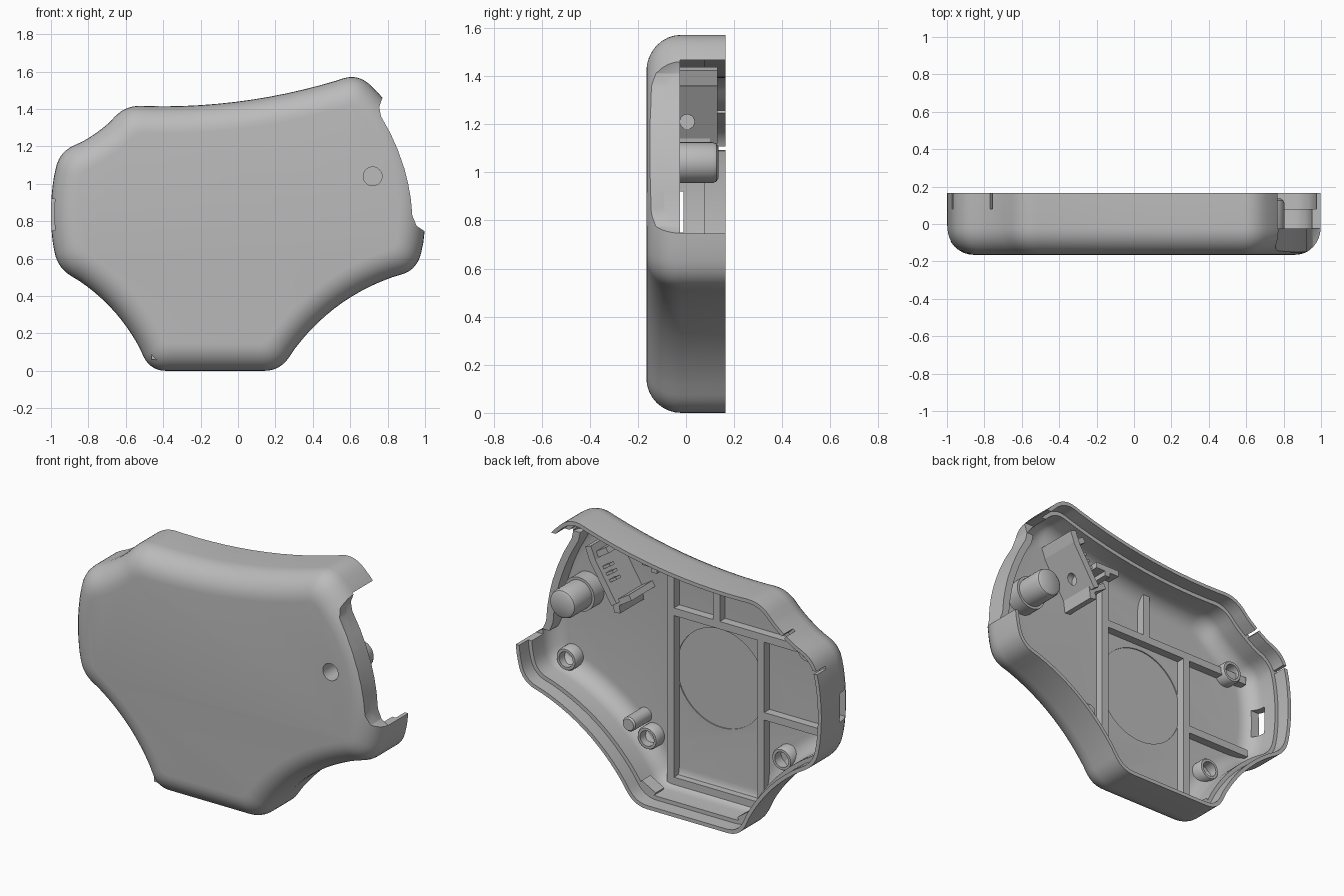
import bpy, bmesh, math
from mathutils import Vector

if "Cube" in bpy.data.objects:
    bpy.data.objects.remove(bpy.data.objects["Cube"])

grey = bpy.data.materials.new("plain grey")
grey.use_nodes = True
grey.diffuse_color = (0.5, 0.5, 0.5, 1)
grey.node_tree.nodes["Principled BSDF"].inputs["Base Color"].default_value = (0.5, 0.5, 0.5, 1)
FLOOR = -0.122  # parts start just inside the floor


def loft(name, rings):
    """Closed solid through rings of equal point count, capped at both ends."""
    bm = bmesh.new()
    loops = [[bm.verts.new(p) for p in ring] for ring in rings]
    n = len(loops[0])
    for a, b in zip(loops, loops[1:]):
        for i in range(n):
            j = (i + 1) % n
            bm.faces.new((a[i], a[j], b[j], b[i]))
    bm.faces.new(loops[0])
    bm.faces.new(loops[-1])
    bmesh.ops.recalc_face_normals(bm, faces=bm.faces)
    mesh = bpy.data.meshes.new(name)
    bm.to_mesh(mesh)
    bm.free()
    mesh.materials.append(grey)
    ob = bpy.data.objects.new(name, mesh)
    bpy.context.collection.objects.link(ob)
    return ob


def prism(name, pts, y0, y1):
    return loft(name, [[(x, y, z) for x, z in pts] for y in (y0, y1)])


def box(name, x0, x1, y0, y1, z0, z1):
    return prism(name, [(x0, z0), (x1, z0), (x1, z1), (x0, z1)], y0, y1)


def bar(name, a, b, width, y0, y1):
    """Straight bar between two (x, z) points."""
    a, b = Vector(a), Vector(b)
    d = (b - a).normalized() * width / 2
    n = Vector((-d.y, d.x))
    return prism(name, [a - n, b - n, b + n, a + n], y0, y1)


def lathe(name, x, z, profile, sides=32):
    angles = [2 * math.pi * i / sides for i in range(sides)]
    return loft(name, [[(x + r * math.cos(a), y, z + r * math.sin(a)) for a in angles]
                       for r, y in profile])


def activate(ob):
    bpy.ops.object.select_all(action='DESELECT')
    ob.select_set(True)
    bpy.context.view_layer.objects.active = ob


def cut(ob, cutter):
    cutter.hide_render = True
    mod = ob.modifiers.new("cut", 'BOOLEAN')
    mod.operation = 'DIFFERENCE'
    mod.solver = 'EXACT'
    mod.object = cutter
    activate(ob)
    bpy.ops.object.modifier_apply(modifier=mod.name)
    bpy.data.objects.remove(cutter)


# Outline: corner x, corner z, inward bow of the side that follows
CORNERS = [(-0.47, 0, 0), (0.225, 0, 0.097), (0.96, 0.54, -0.17), (0.645, 1.59, 0.062),
           (-0.6, 1.42, 0.03), (-0.955, 1.17, -0.04), (-0.965, 0.55, 0.07)]
SAMPLES = 12


def sharp_outline():
    pts = []
    for i, (x, z, bow) in enumerate(CORNERS):
        a = Vector((x, z))
        b = Vector(CORNERS[(i + 1) % len(CORNERS)][:2])
        side = b - a
        n = Vector((-side.y, side.x)).normalized()
        pts.append(a)
        start = 0.13 / side.length
        for k in range(SAMPLES):
            t = start + (1 - 2 * start) * k / (SAMPLES - 1)
            pts.append(a + side * t + n * bow * 4 * t * (1 - t))
    return pts


BASE = sharp_outline()


def outline(d, y):
    """Outline moved inward by d, with rounded corners."""
    moved = []
    for i, p in enumerate(BASE):
        e1 = (p - BASE[i - 1]).normalized()
        e2 = (BASE[(i + 1) % len(BASE)] - p).normalized()
        n1, n2 = Vector((-e1.y, e1.x)), Vector((-e2.y, e2.x))
        moved.append(p + (n1 + n2) * d / (1 + n1.dot(n2)))
    out = []
    for i, p in enumerate(moved):
        if i % (SAMPLES + 1):
            out.append(p)
            continue
        a = p.lerp(moved[i - 1], 0.65)
        b = p.lerp(moved[i + 1], 0.65)
        for k in range(8):
            t = k / 7
            out.append(a.lerp(p, t).lerp(p.lerp(b, t), t))
    return [(p.x, y, p.y) for p in out]


def fillet(radius, steps=9):
    for k in range(steps):
        a = math.pi / 2 * k / (steps - 1)
        yield 0.145 - radius * math.sin(a), -0.02 - radius * math.cos(a)


# Hollow shell with a stepped rim
profile = list(fillet(0.145)) + [(0, 0.165), (0.022, 0.165), (0.022, 0.08), (0.045, 0.08)]
profile += reversed(list(fillet(0.1)))
shell = loft("shell", [outline(d, y) for d, y in profile])

# Side opening with a curved edge
edge = [(1.0, 0.745), (0.955, 0.775), (0.932, 0.83), (0.924, 0.92), (0.91, 1.0), (0.89, 1.08),
        (0.855, 1.18), (0.815, 1.27), (0.765, 1.36), (0.755, 1.41), (0.775, 1.468)]
cut(shell, prism("opening_cutter", [(1.2, 0.745)] + edge + [(1.2, 1.468)], -0.3, 0.3))
cut(shell, box("wall_cutter", 0.7, 1.2, -0.025, 0.3, 0.745, 1.467))
lip = edge[1:-1]
prism("opening_lip", lip + [(x - 0.045, z) for x, z in reversed(lip)], -0.11, -0.025)

# Button hole, side window, rim slots and round floor recess
cut(shell, lathe("hole_cutter", 0.72, 1.04, [(0.05, -0.3), (0.05, 0)]))
cut(shell, box("window_cutter", -1.1, -0.9, -0.09, -0.01, 0.75, 0.92))
cut(shell, bar("slot_cutter", (-0.71, 1.2), (-0.81, 1.33), 0.018, 0.08, 0.3))
cut(shell, bar("slot_cutter", (-0.88, 1.09), (-1.05, 1.11), 0.018, 0.08, 0.3))
cut(shell, lathe("recess_cutter", -0.145, 0.74, [(0.29, -0.126), (0.29, 0)], 64))

# Floor ribs
ribs = {"long_rib": ((0.15, 0.06), (0.15, 1.4)),
        "left_rib": ((-0.44, 0.06), (-0.44, 1.08)),
        "upper_rib": ((0.15, 1.08), (-0.87, 1.08)),
        "lower_rib": ((0.15, 0.08), (-0.44, 0.08)),
        "short_rib": ((-0.44, 0.62), (-0.88, 0.62)),
        "top_rib": ((-0.15, 1.08), (-0.15, 1.36))}
for name, (a, b) in ribs.items():
    bar(name, a, b, 0.045, FLOOR, -0.07)

# Screw bosses and locating peg
for x, z in [(-0.59, 0.405), (-0.755, 1.09), (0.82, 0.62), (0.29, 0.295)]:
    lathe("screw_boss", x, z, [(0.066, FLOOR), (0.066, -0.06), (0.06, -0.05),
                               (0.045, -0.05), (0.045, -0.11)])
lathe("locating_peg", 0.35, 0.395, [(0.042, FLOOR), (0.042, 0.03), (0.034, 0.04)])

# Hollow button post
lathe("button_post", 0.72, 1.04, [(0.05, 0.08), (0.05, FLOOR), (0.1, FLOOR), (0.1, -0.03),
                                  (0.085, -0.03), (0.085, 0.11), (0.079, 0.126), (0.065, 0.135)])

# Slanted holder plate with bent ends, shallow hole and pins
low, high = Vector((0.38, 1.13)), Vector((0.53, 1.37))
along = (high - low).normalized()
behind = Vector((-along.y, along.x))
plate = bar("holder_plate", low, high, 0.04, FLOOR, 0.13)
mid = low.lerp(high, 1 / 3)
drill = lathe("drill_cutter", 0, 0, [(0.03, -0.2), (0.03, 0)], 24)
drill.rotation_euler.z = math.pi / 2
drill.location = (mid.x, 0.005, mid.y)
bpy.context.view_layer.update()
cut(plate, drill)
bar("holder_top_end", high - along * 0.02, high + Vector((0.02, 0.06)), 0.04, FLOOR, 0.13)
bar("holder_low_end", low + along * 0.02, low + Vector((0.0, -0.06)), 0.04, FLOOR, 0.1)
for end in (low, high):
    bar("holder_flange", end, end + behind * 0.1, 0.035, FLOOR, 0.1)
for k in (0, 1, 2):
    p = mid + along * (0.03 + 0.04 * k)
    bar("holder_pin", p, p + behind * 0.07, 0.016, 0.06, 0.1)

# Clip beside the holder and corner catches
bar("clip_arm", (0.12, 1.365), (0.28, 1.365), 0.035, FLOOR, 0.01)
bar("clip_tab", (0.2, 1.365), (0.2, 1.32), 0.035, FLOOR, 0.01)
bar("corner_catch", (0.15, 0.05), (0.24, 0.1), 0.03, 0.0, 0.08)
bar("corner_catch", (-0.4, 0.05), (-0.47, 0.1), 0.03, 0.0, 0.08)

for ob in list(bpy.context.collection.objects):
    if ob.type == 'MESH':
        activate(ob)
        bpy.ops.object.shade_smooth_by_angle(angle=math.radians(35))
